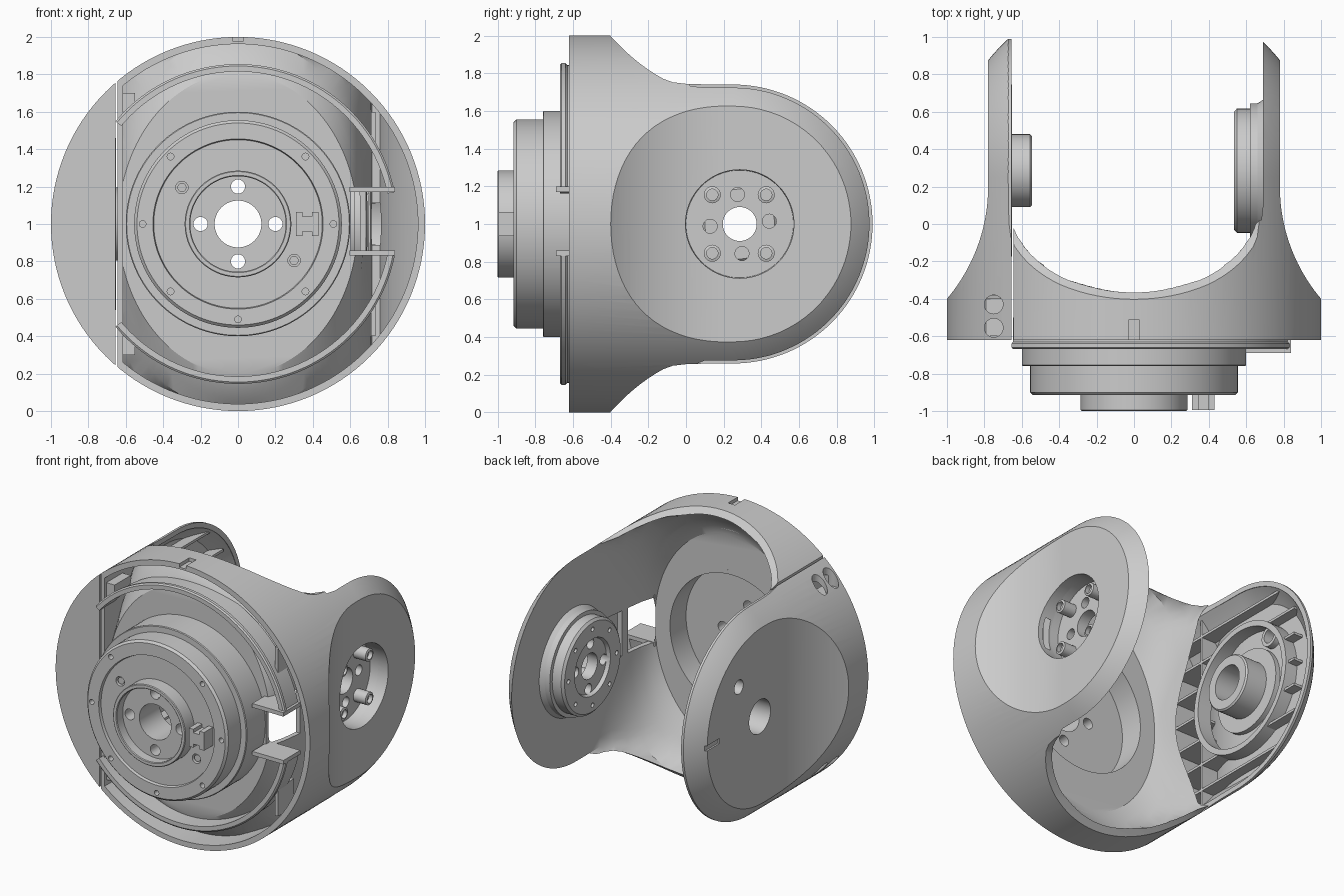
import bpy, bmesh
from math import sin, cos, pi, sqrt, radians, copysign

if "Cube" in bpy.data.objects:
    bpy.data.objects.remove(bpy.data.objects["Cube"])


def finish(name, bm):
    bmesh.ops.remove_doubles(bm, verts=bm.verts, dist=1e-5)
    bmesh.ops.recalc_face_normals(bm, faces=bm.faces)
    me = bpy.data.meshes.new(name)
    bm.to_mesh(me)
    bm.free()
    ob = bpy.data.objects.new(name, me)
    bpy.context.collection.objects.link(ob)
    return ob


def lathe(name, pts, axis, c, n=96, a0=0, a1=360):
    """Revolve (radius, height) points round an axis through c."""
    bm = bmesh.new()
    full = a1 - a0 == 360
    rings = []
    for i in range(n if full else n + 1):
        a = radians(a0 + (a1 - a0) * i / n)
        ring = []
        for r, h in pts:
            u, v = r * cos(a), r * sin(a)
            co = {'x': (h, c[1] + u, c[2] + v), 'y': (c[0] + u, h, c[2] + v), 'z': (c[0] + u, c[1] + v, h)}[axis]
            ring.append(bm.verts.new(co))
        rings.append(ring)
    m = len(pts)
    for i in range(n):
        A, B = rings[i], rings[(i + 1) % len(rings)]
        for j in range(m if pts[0][0] > 0 else m - 1):
            k = (j + 1) % m
            bm.faces.new((A[j], A[k], B[k], B[j]))
    if not full:
        bm.faces.new(rings[0])
        bm.faces.new(rings[-1])
    return finish(name, bm)


def rod(name, axis, c, r, lo, hi, n=32):
    return lathe(name, [(0, lo), (r, lo), (r, hi), (0, hi)], axis, c, n)


def skin(name, loops):
    bm = bmesh.new()
    L = [[bm.verts.new(p) for p in l] for l in loops]
    n = len(L[0])
    for A, B in zip(L, L[1:]):
        for i in range(n):
            bm.faces.new((A[i], A[(i + 1) % n], B[(i + 1) % n], B[i]))
    bm.faces.new(L[0])
    bm.faces.new(L[-1])
    return finish(name, bm)


def box(name, x0, x1, y0, y1, z0, z1):
    return skin(name, [[(x0, y0, z), (x1, y0, z), (x1, y1, z), (x0, y1, z)] for z in (z0, z1)])


def boolean(ob, tool, op='DIFFERENCE', keep=False):
    m = ob.modifiers.new('b', 'BOOLEAN')
    m.object, m.operation, m.solver = tool, op, 'EXACT'
    bpy.context.view_layer.objects.active = ob
    bpy.ops.object.modifier_apply(modifier=m.name)
    if not keep:
        bpy.data.objects.remove(tool)
    return ob


C = (0, 0, 1)          # main axis
H = (0, .285, 1)       # arm hub axis


def envelope(name, t, front):
    """Capsule trimmed by the top and side outlines, inset by t."""
    R = 1 - t
    arc = [(R * cos(pi / 2 * i / 32), .25 + R * sin(pi / 2 * i / 32)) for i in range(32)]
    ob = lathe(name, [(0, front), (R, front)] + arc + [(0, .25 + R)], 'y', C, 128)
    F = .928
    plan = [(1.1, -.95)]
    for i in range(25):
        y = -.5 + .7 * i / 24
        plan.append((.78 - t + F - sqrt(F * F - (y - .2) ** 2), y))
    plan.append((.78 - t, 1.4))
    plan += [(-x, y) for x, y in reversed(plan)]
    boolean(ob, skin('plan', [[(x, y, z) for x, y in plan] for z in (-.3, 2.3)]), 'INTERSECT')
    side = [(-.95, 1.2), (-.5, 1.11), (-.45, 1.05), (-.4, .997), (-.36, .955), (-.32, .915), (-.28, .88), (-.24, .848),
            (-.2, .819), (-.16, .793), (-.12, .77), (-.07, .752), (0, .744), (.1, .741)]
    side = [(y, z - t) for y, z in side]
    side += [(.25 + (.74 - t) * sin(pi / 2 * i / 32), (.74 - t) * cos(pi / 2 * i / 32)) for i in range(33)]
    side += [(y, -z) for y, z in reversed(side[:-1])]
    return boolean(ob, skin('side', [[(x, y, 1 + z) for y, z in side] for x in (-1.2, 1.2)]), 'INTERSECT')


def bowl(name, g):
    """Space between the arms; elliptical floor opening to flat cheeks."""
    rows = [(-.52, .61, .775, 2, .95), (-.49, .622, .84, 2, .95), (-.45, .63, .90, 2.1, .96), (-.4, .64, .96, 2.3, .963),
            (-.3, .65, 1.05, 2.7, .964), (-.2, .66, 1.12, 3.2, .966), (-.1, .672, 1.2, 4, .97),
            (0, .682, 1.3, 6, .99), (.1, .69, 1.3, 9, 1.2), (1.4, .69, 1.3, 9, 1.3)]
    loops = []
    for y, a, b, e, rm in rows:
        loop = []
        for i in range(128):
            s = 2 * pi * (i + .5) / 128
            r = ((abs(cos(s)) / (a + g)) ** e + (abs(sin(s)) / (b + g)) ** e) ** (-1 / e)
            r = min(r, rm + .8 * g)
            loop.append((r * cos(s), y - g, 1 + r * sin(s)))
        loops.append(loop)
    return skin(name, loops)


# main yoke body with thin outer wall and right arm
body = envelope('yoke_body', 0, -.62)
boolean(body, box('half', -.645, 1.3, -1.2, 1.4, -.5, 2.5), 'INTERSECT')
boolean(body, bowl('cavity', 0))
pocket = envelope('pocket', .038, -.8)
boolean(pocket, box('limit', -.615, 1.3, -1.2, 0.02, -.5, 2.5), 'INTERSECT')
boolean(pocket, bowl('cavity_outer', .03))
boolean(body, pocket)
boolean(body, rod('floor_hole', 'y', C, .52, -.7, -.4, 96))
boolean(body, rod('hub_hole', 'x', H, .288, .5, 1.2, 96))
boolean(body, box('window_a', .605, .71, -.6, -.28, .855, 1.175))
boolean(body, box('window_b', .6, .71, -.22, -.06, .855, 1.175))
boolean(body, box('notch', -.027, .027, -.75, -.51, 1.975, 2.2))

# left arm cover, open on its inner side
cover = envelope('arm_cover', 0, -.62)
boolean(cover, box('half', -1.3, -.655, -1.2, 1.4, -.5, 2.5), 'INTERSECT')
boolean(cover, envelope('hollow', .035, -.585))
boolean(cover, rod('bore', 'x', H, .12, -1, -.5, 48))
boolean(cover, rod('side_hole', 'x', (0, .52, 1.3), .05, -1, -.5))
boolean(cover, box('slit', -.9, -.768, .74, 1.1, .982, 1.018))
for y in (-.43, -.555):
    for lo, hi in ((1.5, 2.2), (-.2, .5)):
        boolean(cover, rod('screw_bore', 'z', (-.75, y, 0), .05, lo, hi))

# ribs inside the cover
inner = envelope('rib_limit', .02, -.6)
ring_cut = rod('ring_limit', 'x', H, .45, -1.2, 0, 64)
ribs = [(-.6, .8, z, z + .018) for z in (.42, .61, .8, .99, 1.18, 1.37, 1.56)]
ribs += [(y, y + .018, .1, 1.9) for y in (-.4, -.14)]
for i, (y0, y1, z0, z1) in enumerate(ribs):
    r = box('cover_rib_%d' % i, -1.1, -.675, y0, y1, z0, z1)
    boolean(r, inner, 'INTERSECT', True)
    boolean(r, ring_cut, keep=True)
for o in (inner, ring_cut):
    bpy.data.objects.remove(o)

# cover bearing boss and rim
lathe('cover_boss', [(.12, -.77), (.29, -.77), (.29, -.71), (.195, -.71), (.195, -.555), (.185, -.545), (.12, -.545)], 'x', H)
lathe('cover_ring', [(.42, -.76), (.46, -.76), (.46, -.652), (.42, -.652)], 'x', H)
lathe('side_hole_collar', [(.05, -.76), (.075, -.76), (.075, -.7), (.05, -.7)], 'x', (0, .52, 1.3), 32)

# base drive
drive = lathe('base_drive', [(.125, -.93), (.255, -.93), (.255, -.995), (.26, -1), (.28, -1), (.285, -.995), (.285, -.895),
                             (.45, -.895), (.455, -.915), (.54, -.915), (.555, -.9), (.555, -.76), (.595, -.76),
                             (.6, -.755), (.6, -.545), (.52, -.545), (.52, -.52), (.49, -.52), (.49, -.7),
                             (.125, -.7)], 'y', C, 128)
for i in range(4):
    a = pi / 2 * i
    boolean(drive, rod('hole', 'y', (.2 * cos(a), 0, 1 + .2 * sin(a)), .038, -1.1, -.6))
for i in range(8):
    a = pi / 4 * i
    boolean(drive, rod('hole', 'y', (.51 * cos(a), 0, 1 + .51 * sin(a)), .018, -1, -.87, 16))
for s in (-1, 1):
    boolean(drive, rod('hole', 'y', (.3 * s, 0, 1 - .195 * s), .033, -1, -.85, 24))
    lathe('drive_screw', [(0, -.86), (.024, -.86), (.024, -.885), (0, -.885)], 'y', (.3 * s, 0, 1 - .195 * s), 24)

# small connector on the drive face
for i, (x0, x1, h) in enumerate(((.31, .345, .065), (.395, .43, .065), (.345, .395, .04))):
    box('connector_%d' % i, x0, x1, -.995, -.89, 1 - h, 1 + h)

# front arc walls and cable slot rails
for s in (-1, 1):
    a = (11.5, 140) if s > 0 else (220, 348.5)
    lathe('front_arc_wall', [(.815, -.50), (.815, -.668), (.845, -.668), (.855, -.66), (.855, -.64), (.845, -.63),
                             (.845, -.50)], 'y', C, 48, *a)
    z = 1.015 + .17 * s
    box('slot_rail', .595, .84, -.69, -.5, z - .014, z + .014)
    for x0, x1, z0, z1 in ((-.615, -.55, .6, .7), (.71, .735, .4, .6)):
        lo, hi = sorted((1 + s * z0, 1 + s * z1))
        box('inner_clip', x0, x1, -.6, -.42, lo, hi)

# right arm drive with recessed outer face
hub = lathe('arm_drive', [(.09, .56), (.19, .56), (.2, .535), (.315, .535), (.332, .55), (.332, .62), (.36, .62),
                          (.36, .66), (.385, .7), (.288, .7), (.285, .64), (.09, .64)], 'x', H)
for dy, dz in ((-.012, .157), (-.157, -.012), (.157, .015), (.012, -.157)):
    boolean(hub, rod('hole', 'x', (0, .285 + dy, 1 + dz), .037, .4, .8))
for i in range(8):
    a = pi / 4 * i
    boolean(hub, rod('hole', 'x', (0, .285 + .27 * cos(a), 1 + .27 * sin(a)), .016, .5, .57, 16))
for sy in (-1, 1):
    for sz in (-1, 1):
        lathe('hub_screw', [(0, .63), (.045, .63), (.045, .735), (.03, .74), (.03, .71), (0, .71)], 'x',
              (0, .2825 + .143 * sy, 1 + .155 * sz), 32)

# smooth shading with sharp edges
for ob in bpy.context.scene.objects:
    ob.select_set(True)
    bpy.context.view_layer.objects.active = ob
bpy.ops.object.shade_smooth_by_angle(angle=radians(28))
